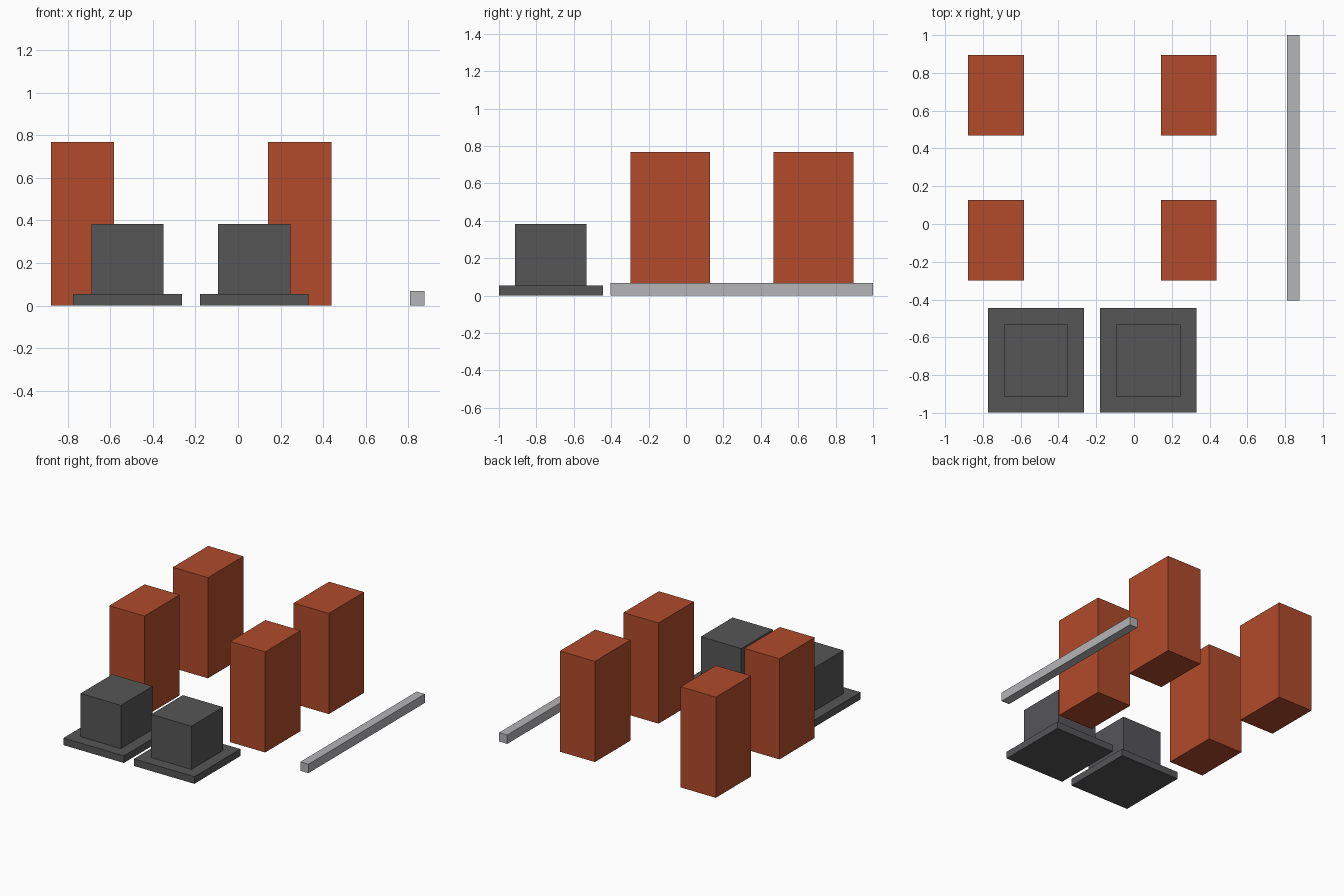
import bpy
import bmesh
from mathutils import Matrix, Vector

cube = bpy.data.objects.get("Cube")
if cube:
    bpy.data.objects.remove(cube, do_unlink=True)


def material(name, rgb):
    mat = bpy.data.materials.new(name)
    mat.use_nodes = True
    color = (*rgb, 1.0)
    mat.diffuse_color = color
    mat.node_tree.nodes["Principled BSDF"].inputs["Base Color"].default_value = color
    return mat


def box(name, center, size, mat):
    """Box standing on the height given by center z."""
    bm = bmesh.new()
    bmesh.ops.create_cube(bm, size=1.0)
    bmesh.ops.transform(bm, matrix=Matrix.Diagonal((*size, 1)), verts=bm.verts)
    mesh = bpy.data.meshes.new(name)
    bm.to_mesh(mesh)
    bm.free()
    mesh.materials.append(mat)
    obj = bpy.data.objects.new(name, mesh)
    obj.location = Vector(center) + Vector((0, 0, size[2] / 2))
    bpy.context.collection.objects.link(obj)
    return obj


brick = material("brick_red", (0.44, 0.07, 0.025))
dark = material("dark_grey", (0.093, 0.093, 0.097))
light = material("light_grey", (0.46, 0.46, 0.48))

# Four tall blocks in a two by two layout
for side, x in (("right", -0.73), ("left", 0.29)):
    for row, y in (("front", -0.085), ("back", 0.682)):
        box(f"tower_{row}_{side}", (x, y, 0), (0.296, 0.426, 0.768), brick)

# Two stepped blocks on wide plinths
plinth_height = 0.054
for side, x in (("right", -0.519), ("left", 0.076)):
    box(f"plinth_{side}", (x, -0.722, 0), (0.51, 0.554, plinth_height), dark)
    box(f"block_{side}", (x, -0.722, plinth_height), (0.34, 0.382, 0.33), dark)

# Long low bar along the left edge
box("bar", (0.843, 0.298, 0), (0.068, 1.404, 0.068), light)
